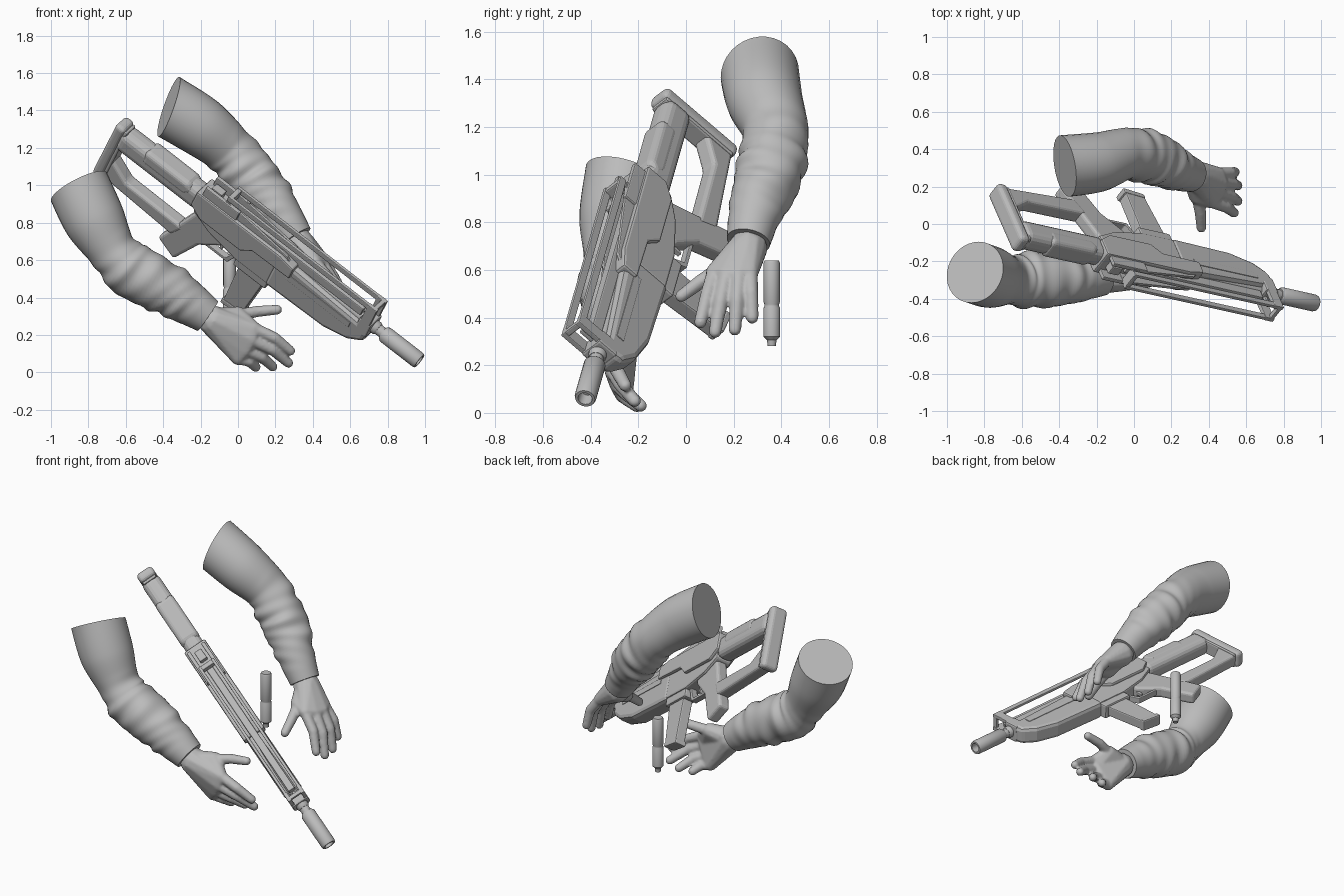
import bpy, bmesh, math
from mathutils import Vector, Matrix

cube = bpy.data.objects.get("Cube")
if cube:
    bpy.data.objects.remove(cube, do_unlink=True)

GREY = (0.5, 0.5, 0.5, 1)
mat = bpy.data.materials.new("plain grey")
mat.use_nodes = True
mat.diffuse_color = GREY
mat.node_tree.nodes["Principled BSDF"].inputs["Base Color"].default_value = GREY

# Rifle frame: local x runs to the muzzle, y to its left, z up; origin at the muzzle
fwd = Vector((0.779, -0.173, -0.603)).normalized()
up = Vector((0.31, -0.72, 0.62))
left = up.cross(fwd).normalized()
up = fwd.cross(left)
GUN = Matrix((fwd, left, up)).transposed().to_4x4()
GUN.translation = (0.97, -0.424, 0.06)


def finish(name, bm, matrix=Matrix(), smooth=None, bevel=0, segments=2):
    bmesh.ops.recalc_face_normals(bm, faces=bm.faces[:])
    me = bpy.data.meshes.new(name)
    bm.to_mesh(me)
    bm.free()
    me.materials.append(mat)
    ob = bpy.data.objects.new(name, me)
    bpy.context.collection.objects.link(ob)
    ob.matrix_world = matrix
    if smooth:
        me.shade_smooth()
        me.set_sharp_from_angle(angle=math.radians(smooth))
    if bevel:
        mod = ob.modifiers.new("soft edges", "BEVEL")
        mod.width, mod.segments = bevel, segments
        mod.limit_method = "ANGLE"
    return ob


def profile(name, pts, half, y=0, bevel=0.008, segments=2):
    """Side outline in the rifle frame, extruded across its width."""
    bm = bmesh.new()
    face = bm.faces.new([bm.verts.new((a, y - half, b)) for a, b in pts])
    new = bmesh.ops.extrude_face_region(bm, geom=[face])["geom"]
    bmesh.ops.translate(bm, vec=(0, 2 * half, 0),
                        verts=[v for v in new if isinstance(v, bmesh.types.BMVert)])
    return finish(name, bm, GUN, bevel=bevel, segments=segments)


def block(name, a0, a1, b0, b1, half, y=0, bevel=0.006, segments=2):
    return profile(name, [(a0, b0), (a1, b0), (a1, b1), (a0, b1)], half, y, bevel, segments)


def lathe(name, steps, matrix, sides=24):
    """Turned part: steps are (position along local x, radius)."""
    bm = bmesh.new()
    rings = []
    for a, r in steps:
        rings.append([bm.verts.new((a, r * math.cos(t), r * math.sin(t)))
                      for t in (2 * math.pi * i / sides for i in range(sides))])
    skin(bm, rings)
    return finish(name, bm, matrix, smooth=35)


def skin(bm, rings):
    n = len(rings[0])
    for r0, r1 in zip(rings, rings[1:]):
        for i in range(n):
            bm.faces.new((r0[i], r0[(i + 1) % n], r1[(i + 1) % n], r1[i]))
    bm.faces.new(rings[0][::-1])
    bm.faces.new(rings[-1])


# Barrel and hollow muzzle tube
lathe("barrel", [(-0.95, 0.03), (-0.23, 0.03)], GUN)
lathe("barrel_collar", [(-0.33, 0.038), (-0.29, 0.038), (-0.28, 0.032)], GUN)
lathe("muzzle_tube", [(-0.25, 0.036), (-0.235, 0.046), (-0.012, 0.046), (0, 0.042),
                      (0, 0.03), (-0.06, 0.028)], GUN)

# Wide upper receiver, slimmer lower receiver and handguard
profile("receiver", [(-1.5, 0.06), (-0.93, 0.06), (-0.83, 0.04), (-0.83, -0.04), (-1.08, -0.045),
                     (-1.14, -0.1), (-1.42, -0.1), (-1.5, -0.05)], 0.075, bevel=0.01)
profile("lower_receiver", [(-1.48, 0.0), (-0.93, 0.0), (-0.93, -0.2), (-1.15, -0.2),
                           (-1.35, -0.16), (-1.48, -0.1)], 0.055, bevel=0.012)
profile("handguard", [(-0.95, 0.03), (-0.34, 0.0), (-0.31, -0.04), (-0.315, -0.1),
                      (-0.4, -0.16), (-0.55, -0.2), (-0.95, -0.21)], 0.058, bevel=0.025)
for side, s in (("left", 1), ("right", -1)):
    block(side + "_handguard_rib", -0.85, -0.42, -0.07, -0.03, 0.006, s * 0.056, 0.003)
    # Sighting rails along the top
    block(side + "_top_rail", -1.34, -0.32, 0.13, 0.163, 0.009, s * 0.047, 0.004)
    block(side + "_front_post", -0.38, -0.32, -0.04, 0.163, 0.012, s * 0.046, 0.004)
    block(side + "_rear_post", -1.47, -1.24, 0.04, 0.118, 0.012, s * 0.053, 0.005)
    profile(side + "_rail_base", [(-1.34, 0.04), (-0.84, 0.02), (-0.9, 0.07), (-1.34, 0.125)],
            0.008, s * 0.046, 0.004)
block("inner_rib", -1.33, -0.4, 0.02, 0.075, 0.022)
block("front_block", -0.39, -0.31, -0.06, 0.045, 0.058, bevel=0.01)
block("front_crossbar", -0.35, -0.325, 0.135, 0.163, 0.05)
block("rear_crossbar", -1.34, -1.31, 0.1, 0.16, 0.05)
block("front_sight", -0.375, -0.355, 0.04, 0.11, 0.01)
block("rear_sight", -1.45, -1.38, 0.05, 0.105, 0.025)

# Open stock: tube, cheek pad, butt plate and lower strut
block("stock_tube", -2.03, -1.46, -0.1, 0.045, 0.06, bevel=0.045, segments=4)
profile("cheek_pad", [(-1.86, 0.05), (-1.56, 0.05), (-1.52, 0.01), (-1.56, -0.045), (-1.86, -0.045)],
        0.063, bevel=0.035, segments=4)
block("butt_plate", -2.075, -2.01, -0.355, 0.065, 0.055, bevel=0.025, segments=4)
block("butt_rim", -2.02, -1.995, -0.34, 0.05, 0.047, bevel=0.01)
profile("lower_strut", [(-2.02, -0.34), (-1.53, -0.37), (-1.48, -0.27), (-1.88, -0.265),
                        (-2.02, -0.18)], 0.042, bevel=0.018, segments=3)

# Grip, trigger group and magazine
profile("grip", [(-1.59, -0.455), (-1.46, -0.515), (-1.37, -0.31), (-1.25, -0.2), (-1.25, -0.13),
                 (-1.45, -0.08)], 0.038, bevel=0.018, segments=3)
profile("trigger_guard", [(-1.4, -0.29), (-1.19, -0.29), (-1.15, -0.19), (-1.17, -0.19),
                          (-1.21, -0.272), (-1.4, -0.272)], 0.02, bevel=0.004)
profile("trigger", [(-1.28, -0.18), (-1.25, -0.18), (-1.25, -0.25), (-1.265, -0.25)], 0.01, bevel=0.003)
block("magazine_well", -1.15, -0.93, -0.25, -0.15, 0.047, bevel=0.01)
profile("magazine", [(-1.12, -0.2), (-0.95, -0.2), (-0.985, -0.53), (-1.11, -0.54)], 0.034, bevel=0.008)
profile("magazine_foot", [(-1.12, -0.52), (-0.98, -0.51), (-0.985, -0.54), (-1.12, -0.555)], 0.038)

# Small upright tube with a narrow nozzle
stand = Matrix.Translation((-0.045, 0.36, 0)) @ Matrix.Rotation(-math.pi / 2, 4, "Y")
lathe("small_tube", [(0.28, 0.017), (0.305, 0.02), (0.32, 0.035), (0.44, 0.035), (0.448, 0.031),
                     (0.456, 0.031), (0.464, 0.034), (0.63, 0.034), (0.64, 0.029)], stand, 16)


def spline(keys, t):
    """Smooth interpolation through keys of (x, y, z, radius)."""
    i = min(int(t), len(keys) - 2)
    f = t - i
    p = [Vector(keys[max(0, min(len(keys) - 1, i + k))]) for k in (-1, 0, 1, 2)]
    return 0.5 * (2 * p[1] + (p[2] - p[0]) * f + (2 * p[0] - 5 * p[1] + 4 * p[2] - p[3]) * f * f
                  + (3 * p[1] - p[0] - 3 * p[2] + p[3]) * f ** 3)


def sleeve(name, keys, cut, sides=32, per=12):
    """Arm sleeve swept along the keys, its top cut square to the cut direction, wrinkled below."""
    bm = bmesh.new()
    rings = []
    cut = Vector(cut)
    total = (len(keys) - 1) * per
    for j in range(total + 1):
        t = j / per
        p = spline(keys, t)
        tangent = (spline(keys, min(t + 0.1, len(keys) - 1)) - spline(keys, max(t - 0.1, 0))).xyz.normalized()
        side = tangent.cross(Vector((0, 1, 0))).normalized()
        other = tangent.cross(side)
        fold = 0.007 * min(1, max(0, t - 1.6)) * min(1, max(0, len(keys) - 1.5 - t))
        ring = []
        for i in range(sides):
            ang = 2 * math.pi * i / sides
            r = p.w + fold * math.sin(t * 8 + 2 * math.sin(ang + t)) * (0.5 + math.cos(2 * ang + 3 * t))
            arm = r * (math.cos(ang) * side + math.sin(ang) * other)
            slide = max(0, 1 - t) * arm.dot(cut) / tangent.dot(cut)
            ring.append(bm.verts.new(p.xyz + arm - slide * tangent))
        rings.append(ring)
    skin(bm, rings)
    return finish(name, bm, smooth=50)


ball = bmesh.new()
bmesh.ops.create_icosphere(ball, subdivisions=2, radius=1)
BALL = [v.co.copy() for v in ball.verts]
ball.free()


def hull(bm, balls):
    """Wrap a rounded skin around balls given as (centre, radius)."""
    verts = [bm.verts.new(Vector(c) + r * d) for c, r in balls for d in BALL]
    out = bmesh.ops.convex_hull(bm, input=verts)
    junk = {g for g in out["geom_interior"] + out["geom_unused"] if isinstance(g, bmesh.types.BMVert)}
    bmesh.ops.delete(bm, geom=list(junk), context="VERTS")


def hand(name, wrist, fingers, thumb, lift):
    """Palm hull, four bent fingers and a thumb, fused into one skin."""
    bm = bmesh.new()
    knuckles = [(k, 0.038) for k, tip in fingers]
    hull(bm, [(wrist, 0.084), *knuckles])
    hull(bm, [(wrist, 0.07), (thumb[0], 0.048), knuckles[0], knuckles[1]])
    chains = [(k, (Vector(k) + Vector(tip)) / 2 + Vector(lift), tip) for k, tip in fingers]
    for chain in chains + [thumb]:
        for p, q, r0, r1 in zip(chain, chain[1:], (0.034, 0.031), (0.031, 0.027)):
            hull(bm, [(p, r0), (q, r1)])
    ob = finish(name, bm, smooth=180)
    fuse = ob.modifiers.new("fuse", "REMESH")
    fuse.mode, fuse.voxel_size, fuse.use_smooth_shade = "VOXEL", 0.008, True
    relax = ob.modifiers.new("relax", "SMOOTH")
    relax.factor, relax.iterations = 0.5, 4


# Right arm
sleeve("right_sleeve", [(-0.85, -0.258, 0.99, 0.168), (-0.765, -0.285, 0.81, 0.164),
                        (-0.665, -0.3, 0.645, 0.13), (-0.57, -0.3, 0.548, 0.15),
                        (-0.4, -0.295, 0.455, 0.142), (-0.27, -0.29, 0.375, 0.12),
                        (-0.16, -0.285, 0.3, 0.096)], (-0.44, 0.27, 0.86))
hand("right_hand", (-0.13, -0.285, 0.275),
     [((0.085, -0.3, 0.235), (0.28, -0.255, 0.115)), ((0.07, -0.305, 0.175), (0.27, -0.215, 0.05)),
      ((0.04, -0.285, 0.12), (0.185, -0.19, 0.03)), ((0.0, -0.26, 0.075), (0.095, -0.205, 0.028))],
     [(0.0, -0.25, 0.305), (0.1, -0.22, 0.325), (0.21, -0.21, 0.335)], (0.015, -0.015, 0.008))

# Left arm
sleeve("left_sleeve", [(-0.37, 0.31, 1.42, 0.166), (-0.2, 0.33, 1.315, 0.16),
                       (-0.05, 0.375, 1.19, 0.138), (0.05, 0.365, 1.07, 0.142),
                       (0.14, 0.335, 0.96, 0.137), (0.23, 0.29, 0.84, 0.112),
                       (0.31, 0.262, 0.72, 0.092)], (-0.93, -0.16, 0.33))
hand("left_hand", (0.325, 0.26, 0.69),
     [((0.41, 0.12, 0.59), (0.535, 0.06, 0.38)), ((0.45, 0.17, 0.58), (0.555, 0.122, 0.34)),
      ((0.465, 0.222, 0.58), (0.555, 0.205, 0.35)), ((0.45, 0.268, 0.59), (0.54, 0.278, 0.4))],
     [(0.34, 0.15, 0.61), (0.355, 0.06, 0.55), (0.36, -0.02, 0.49)], (0.02, 0.0, 0.01))
